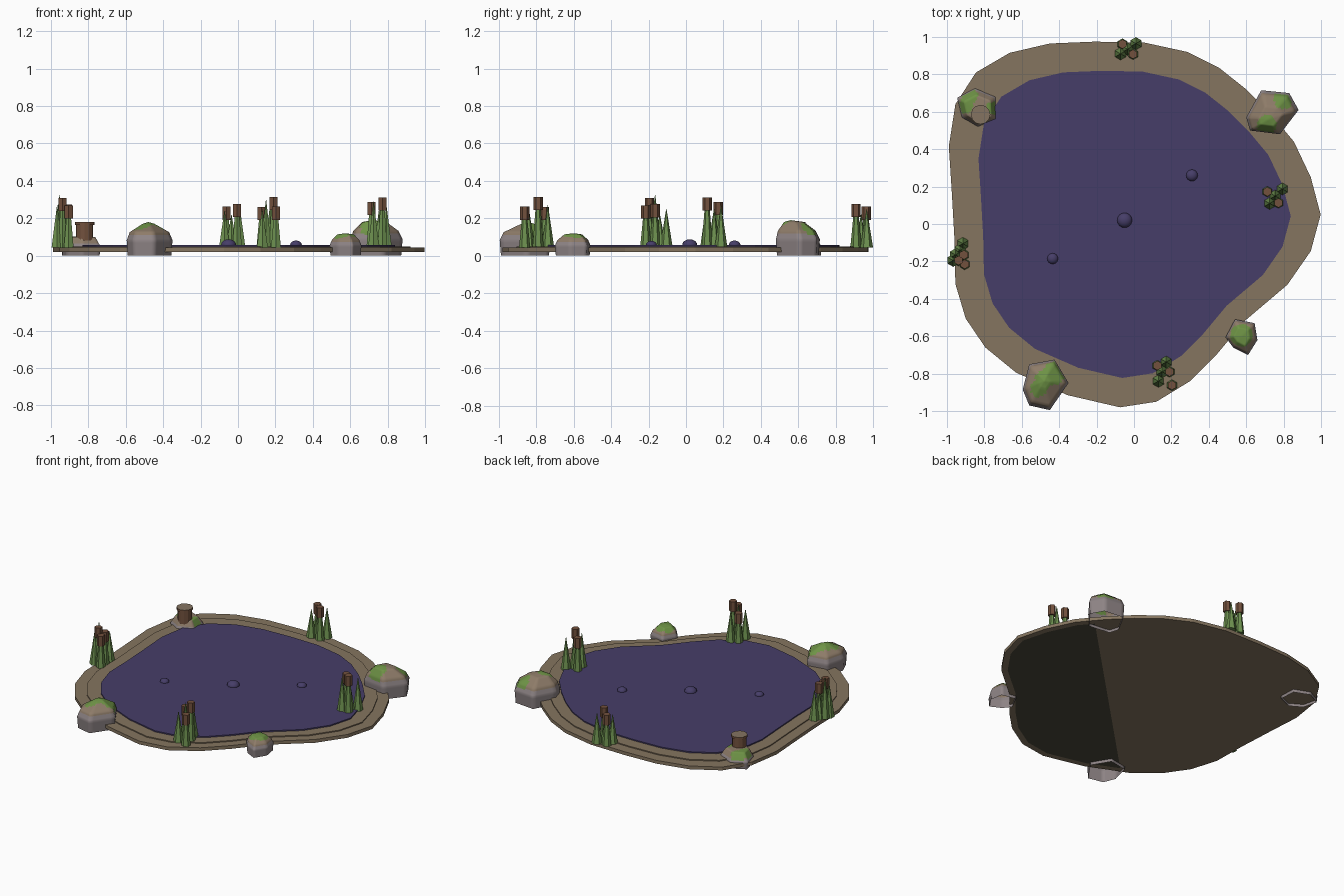
import bpy, bmesh, math
from mathutils import Vector

if "Cube" in bpy.data.objects:
    bpy.data.objects.remove(bpy.data.objects["Cube"])


def material(name, r, g, b):
    m = bpy.data.materials.new(name)
    m.diffuse_color = (r, g, b, 1)
    m.use_nodes = True
    m.node_tree.nodes["Principled BSDF"].inputs["Base Color"].default_value = m.diffuse_color
    return m


BANK = material("bank_earth", 0.235, 0.178, 0.115)
MUD = material("dark_mud", 0.07, 0.066, 0.045)
WATER = material("murky_water", 0.062, 0.048, 0.14)
STONE = material("grey_stone", 0.27, 0.23, 0.235)
STONE_TOP = material("brown_stone", 0.27, 0.20, 0.14)
MOSS = material("moss_green", 0.155, 0.29, 0.06)
REED = material("reed_green", 0.155, 0.285, 0.08)
HEAD = material("cattail_brown", 0.17, 0.083, 0.047)
CUT = material("cut_wood", 0.235, 0.175, 0.12)


def finish(bm, name, mats, smooth=False):
    bmesh.ops.recalc_face_normals(bm, faces=bm.faces)
    me = bpy.data.meshes.new(name)
    for f in bm.faces:
        f.smooth = smooth
    bm.to_mesh(me)
    bm.free()
    for m in mats:
        me.materials.append(m)
    ob = bpy.data.objects.new(name, me)
    bpy.context.collection.objects.link(ob)
    return ob


# Pond outline, shared by bank tiers and water
OUTLINE = [(.998, .05), (.945, .25), (.855, .44), (.73, .59), (.60, .72), (.455, .835), (.285, .92),
           (.055, .97), (-.21, .975), (-.45, .965), (-.665, .915), (-.845, .81), (-.955, .64),
           (-.99, .415), (-.975, .185), (-.96, -.08), (-.955, -.32), (-.90, -.505), (-.795, -.66),
           (-.63, -.795), (-.355, -.915), (-.075, -.98), (.12, -.95), (.30, -.84), (.44, -.70),
           (.59, -.52), (.82, -.325), (.945, -.145)]


def slab(name, scale, z0, z1, mats):
    bm = bmesh.new()
    low = bm.faces.new([bm.verts.new((x * scale, y * scale, z0)) for x, y in OUTLINE])
    r = bmesh.ops.extrude_face_region(bm, geom=[low], use_keep_orig=True)
    top = [v for v in r["geom"] if isinstance(v, bmesh.types.BMVert)]
    bmesh.ops.translate(bm, verts=top, vec=(0, 0, z1 - z0))
    if len(mats) > 1:
        # dark mud patch on the underside, towards the front right
        base = [f for f in bm.faces if all(v.co.z < z0 + 1e-4 for v in f.verts)]
        bmesh.ops.inset_region(bm, faces=base, thickness=.04)
        bmesh.ops.bisect_plane(bm, geom=bm.verts[:] + bm.edges[:] + bm.faces[:],
                               plane_co=(.12, -.12, 0), plane_no=(1, -1, 0))
        for f in bm.faces:
            c = f.calc_center_median()
            if all(v.co.z < z0 + 1e-4 for v in f.verts) and c.x - c.y > .24 and f.calc_area() > .3:
                f.material_index = 1
    finish(bm, name, mats)


slab("outer_bank", 1.0, 0.02, 0.043, [BANK, MUD])
slab("inner_bank", 0.925, 0.03, 0.05, [BANK])
slab("water", 0.84, 0.03, 0.058, [WATER])

# Bubbles on the water
for i, (x, y, r) in enumerate([(-.05, .02, .04), (.31, .26, .031), (-.435, -.185, .029)]):
    bm = bmesh.new()
    bmesh.ops.create_uvsphere(bm, u_segments=16, v_segments=8, radius=r)
    bmesh.ops.scale(bm, verts=bm.verts, vec=(1, 1, .75))
    bmesh.ops.translate(bm, verts=bm.verts, vec=(x, y, .058))
    finish(bm, f"bubble_{i}", [WATER], True)


# Mossy rocks: lofted outline, open underneath, coloured by height and moss patches
def rock(name, outline, h, peak, patches, flat=.35, shoulder=.86):
    n = len(outline)
    px, py = peak
    cx = sum(p[0] for p in outline) / n
    cy = sum(p[1] for p in outline) / n
    bm = bmesh.new()
    rings = []
    for s, z in ((.95, 0), (1, .46), (shoulder, .70), (flat, .95)):
        k = (1 - s) if s < .93 else 0
        ox, oy = cx + (px - cx) * k, cy + (py - cy) * k
        rings.append([bm.verts.new((ox + (x - cx) * s, oy + (y - cy) * s, z * h)) for x, y in outline])
    for a, b in zip(rings, rings[1:]):
        for i in range(n):
            j = (i + 1) % n
            bm.faces.new((a[i], a[j], b[j], b[i]))
    tip = bm.verts.new((px, py, h))
    for i in range(n):
        bm.faces.new((rings[-1][i], rings[-1][(i + 1) % n], tip))
    bmesh.ops.subdivide_edges(bm, edges=bm.edges, cuts=5, use_grid_fill=True, smooth=.3)
    for f in bm.faces:
        c = f.calc_center_median()
        f.material_index = 1 if c.z > .62 * h else 0
        if c.z > .56 * h and any((c.xy - Vector((x, y))).length < r for x, y, r in patches):
            f.material_index = 2
    finish(bm, name, [STONE, STONE_TOP, MOSS], True)


rock("rock_right", [(.68, .715), (.83, .70), (.88, .61), (.78, .48), (.62, .50), (.60, .57)],
     .19, (.72, .56), [(.80, .665, .05), (.71, .53, .052)], .45)
rock("rock_front_left", [(-.56, -.75), (-.425, -.725), (-.35, -.85), (-.45, -.995), (-.56, -.97), (-.595, -.885)],
     .18, (-.48, -.84), [(-.43, -.80, .06), (-.48, -.83, .05), (-.51, -.88, .045)], .25)
rock("rock_front_right", [(.54, -.51), (.645, -.53), (.66, -.62), (.61, -.70), (.53, -.66), (.49, -.605)],
     .12, (.575, -.60), [(.575, -.595, .06)], .5)
rock("rock_back_left", [(-.85, .725), (-.74, .68), (-.735, .56), (-.835, .52), (-.92, .57), (-.945, .675)],
     .105, (-.83, .61), [(-.88, .685, .045), (-.90, .63, .04), (-.755, .62, .035)], .7)


def cone(bm, x, y, z0, z1, r0, r1, n=6, mat=0):
    old = set(bm.faces)
    v = bmesh.ops.create_cone(bm, cap_ends=True, segments=n, radius1=r0, radius2=r1, depth=z1 - z0)["verts"]
    bmesh.ops.translate(bm, verts=v, vec=(x, y, (z0 + z1) / 2))
    for f in bm.faces:
        if f not in old:
            f.material_index = mat


# Tree stump standing on the back left rock
bm = bmesh.new()
cone(bm, -.82, .585, .08, .165, .046, .046, 12)
cone(bm, -.82, .585, .165, .18, .052, .052, 12)
bm.normal_update()
for f in bm.faces:
    f.material_index = 1 if f.normal.z > .9 else 0
finish(bm, "stump", [HEAD, CUT])

# Reed clumps: pointed blades (x, y, tip) and cattails (x, y, head top)
CLUMPS = {
    "back": ([(-.072, .91, .24), (.01, .965, .25), (-.035, .935, .22)],
             [(-.062, .962, .262), (-.005, .908, .276)]),
    "right": ([(.793, .187, .27), (.725, .11, .29), (.755, .15, .25)],
              [(.713, .173, .287), (.772, .113, .312)]),
    "front": ([(.172, -.738, .27), (.13, -.84, .25), (.15, -.79, .30)],
              [(.125, -.757, .26), (.19, -.79, .315), (.203, -.862, .262)]),
    "left": ([(-.915, -.105, .25), (-.967, -.195, .27), (-.955, -.165, .325), (-.93, -.14, .22)],
             [(-.91, -.165, .275), (-.905, -.215, .268), (-.938, -.195, .308)]),
}
for place, (blades, tails) in CLUMPS.items():
    bm = bmesh.new()
    for x, y, t in blades:
        cone(bm, x, y, .045, t, .034, .001)
    for x, y, t in tails:
        cone(bm, x, y, .045, t - .04, .03, .012)
        cone(bm, x, y, t - .07, t, .025, .025, 6, 1)
    finish(bm, f"reeds_{place}", [REED, HEAD])
